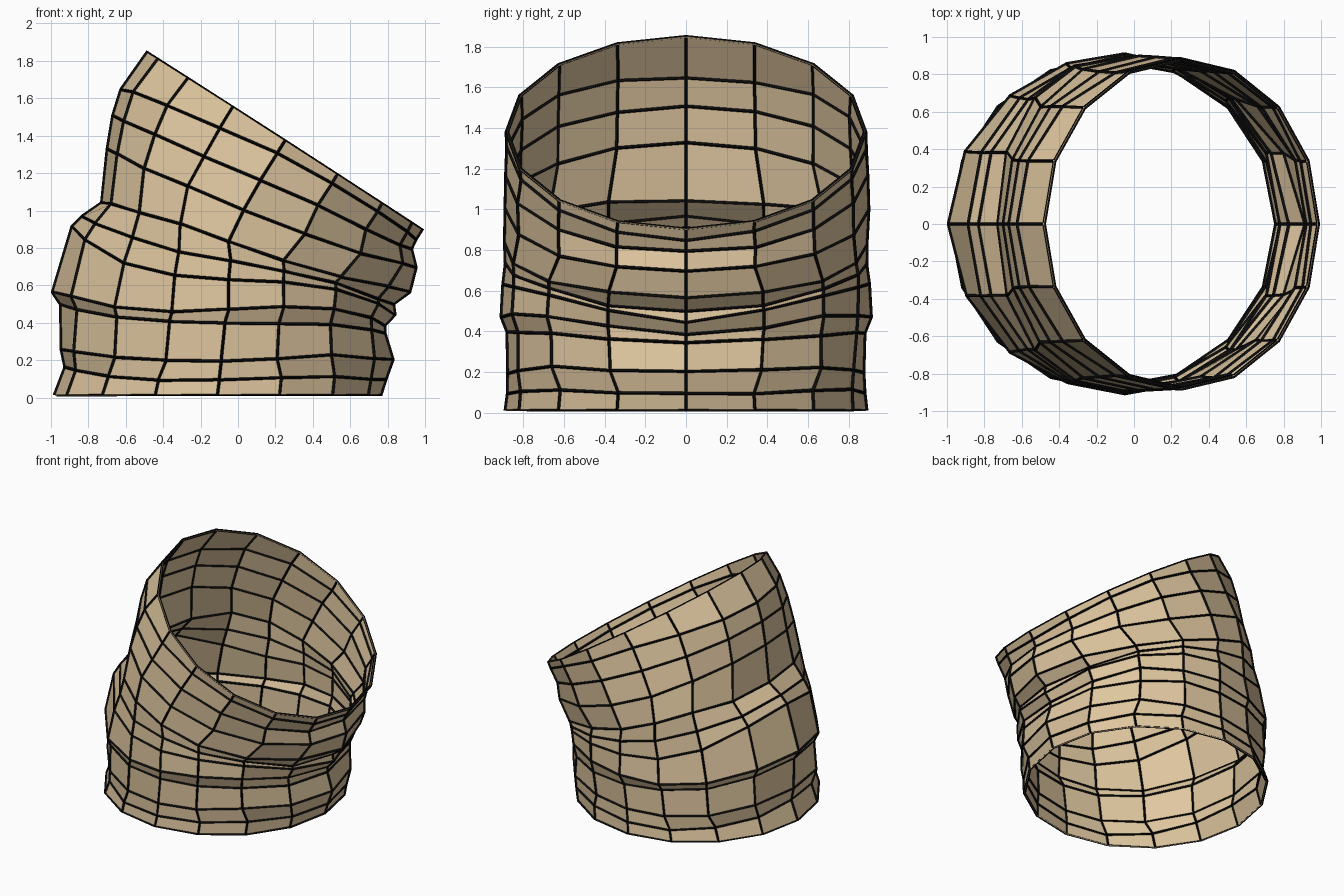
import bpy, bmesh, random
from math import cos, sin, tau

if "Cube" in bpy.data.objects:
    bpy.data.objects.remove(bpy.data.objects["Cube"])

random.seed(4)
SIDES = 16

# Each ring, bottom to top:
# left x, z / middle x, z / right x, z / half depth / sag between left and middle
rings = [
    (-.98, .01, -.11, .01, .76, .01, .885, 0),
    (-.93, .16, -.10, .10, .78, .09, .875, .06),
    (-.95, .26, -.09, .20, .82, .21, .875, .06),
    (-.95, .49, -.07, .40, .79, .35, .88, .06),
    (-.99, .57, -.05, .47, .79, .39, .90, .15),
    (-.89, .92, -.05, .63, .83, .45, .89, .22),
    (-.83, .97, -.04, .73, .83, .50, .89, .08),
    (-.73, 1.04, -.05, .83, .91, .57, .89, -.06),
    (-.69, 1.33, .03, 1.00, .95, .69, .89, 0),
    (-.67, 1.50, .12, 1.16, .92, .79, .885, 0),
    (-.63, 1.65, .21, 1.30, .95, .855, .88, 0),
    (-.48, 1.85, .255, 1.38, .985, .905, .88, 0),
]


def across(left, mid, right, c):
    """Curve through the left, middle and right values of a ring."""
    return mid + (right - left) / 2 * c + ((left + right) / 2 - mid) * c * c


# Wrinkled tube: rings of points bridged with quads
bm = bmesh.new()
loops = []
for i, (xl, zl, xm, zm, xr, zr, depth, sag) in enumerate(rings):
    wobble = 0 if i in (0, len(rings) - 1) else .008
    slide = .07 if 2 <= i <= 7 else 0      # columns drift to front and back
    loop = []
    for k in range(SIDES):
        a = tau * k / SIDES
        a += slide * sin(2 * a)
        c = cos(a)
        r = random.uniform(-wobble, wobble)
        z = across(zl, zm, zr, c) - sag * (c ** 3 - c)
        loop.append(bm.verts.new((across(xl, xm, xr, c) + r * c,
                                  (depth + r) * sin(a),
                                  z + random.uniform(-wobble, wobble))))
    loops.append(loop)
for low, high in zip(loops, loops[1:]):
    for k in range(SIDES):
        n = (k + 1) % SIDES
        bm.faces.new((low[k], low[n], high[n], high[k]))

mesh = bpy.data.meshes.new("sleeve_panels")
bm.to_mesh(mesh)
bm.free()


def add_part(name, data, colour):
    part = bpy.data.objects.new(name, data)
    bpy.context.collection.objects.link(part)
    mat = bpy.data.materials.new(name)
    mat.diffuse_color = colour
    mat.use_nodes = True
    mat.node_tree.nodes["Principled BSDF"].inputs["Base Color"].default_value = mat.diffuse_color
    data.materials.append(mat)
    return part


# Black seams along every inner edge, made from a copy of the panels
seams = add_part("seams", mesh.copy(), (.003, .003, .003, 1))
wire = seams.modifiers.new("seam_strips", 'WIREFRAME')
wire.thickness = .023
wire.use_even_offset = False
wire.use_boundary = False

# Tan panels
add_part("sleeve_panels", mesh, (.74, .57, .35, 1))
